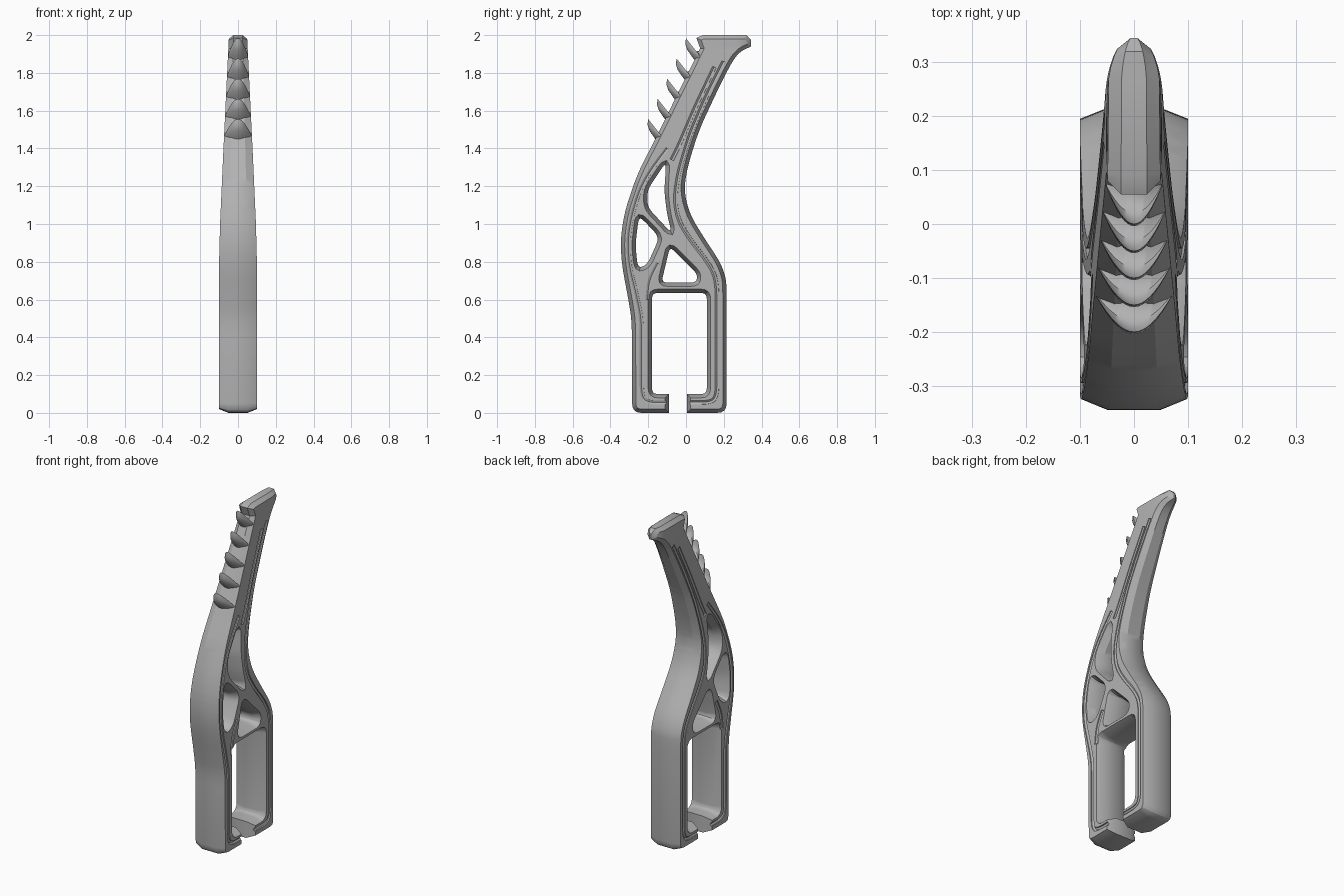
import bpy, bmesh, math
from mathutils import Vector

cube = bpy.data.objects.get("Cube")
if cube:
    bpy.data.objects.remove(cube, do_unlink=True)

grey = bpy.data.materials.new("plain grey")
grey.use_nodes = True
GREY = (0.45, 0.45, 0.45, 1)
grey.diffuse_color = GREY
grey.node_tree.nodes["Principled BSDF"].inputs["Base Color"].default_value = GREY

WIDTHS = [(0, .1), (.8, .1), (1, .095), (1.4, .077), (1.75, .06), (2.1, .043)]


def half_width(z):
    """Half thickness of the handle at height z."""
    for (z0, w0), (z1, w1) in zip(WIDTHS, WIDTHS[1:]):
        if z <= z1:
            return w0 + (w1 - w0) * max(0, z - z0) / (z1 - z0)
    return WIDTHS[-1][1]


def soft(points, r=.08):
    """Mark points with a corner radius."""
    return [(y, z, r) for y, z in points]


def fillet(points, closed=True, steps=4):
    """Round every corner (y, z, radius) of a path."""
    out, n = [], len(points)
    for i, (y, z, r) in enumerate(points):
        p = Vector((y, z))
        if r == 0 or (not closed and i in (0, n - 1)):
            out.append(p)
            continue
        a = Vector(points[i - 1][:2]) - p
        b = Vector(points[(i + 1) % n][:2]) - p
        a *= min(r / a.length, .45)
        b *= min(r / b.length, .45)
        for k in range(steps + 1):
            t = k / steps
            out.append(p + a * (1 - t) ** 2 + b * t ** 2)
    return out


def curve_mesh(name, paths, dims, closed, **settings):
    """Turn paths into a curve and return its welded bmesh."""
    cu = bpy.data.curves.new(name, 'CURVE')
    cu.dimensions = dims
    for key, value in settings.items():
        setattr(cu, key, value)
    for path in paths:
        sp = cu.splines.new('POLY')
        sp.points.add(len(path) - 1)
        for pt, co in zip(sp.points, path):
            pt.co = (*co, 1) if len(co) == 3 else (*co, 0, 1)
        sp.use_cyclic_u = closed
    ob = bpy.data.objects.new(name, cu)
    bpy.context.collection.objects.link(ob)
    dg = bpy.context.evaluated_depsgraph_get()
    me = bpy.data.meshes.new_from_object(ob.evaluated_get(dg))
    bm = bmesh.new()
    bm.from_mesh(me)
    bpy.data.objects.remove(ob)
    bmesh.ops.remove_doubles(bm, verts=bm.verts, dist=1e-5)
    return bm


def add_object(name, bm):
    bmesh.ops.recalc_face_normals(bm, faces=bm.faces)
    me = bpy.data.meshes.new(name)
    bm.to_mesh(me)
    bm.free()
    me.materials.clear()
    me.materials.append(grey)
    ob = bpy.data.objects.new(name, me)
    bpy.context.collection.objects.link(ob)
    return ob


def smooth(ob, degrees):
    bpy.ops.object.select_all(action='DESELECT')
    ob.select_set(True)
    bpy.context.view_layer.objects.active = ob
    bpy.ops.object.shade_smooth_by_angle(angle=math.radians(degrees))


# Side outline of the handle, including the open slot with its two lips
back = soft([(.215, .66), (.21, .72), (.18, .80), (.10, .92), (.02, 1.05), (-.012, 1.18),
             (.01, 1.31), (.07, 1.5), (.18, 1.735), (.25, 1.87), (.29, 1.915)])
head = soft([(.345, 1.94), (.345, 1.975), (.32, 2), (.09, 2), (.055, 1.985), (.075, 1.93)], 0)
front = soft([(-.165, 1.445), (-.26, 1.26), (-.325, 1.065), (-.347, .92), (-.34, .785),
              (-.305, .6), (-.287, .49)])
slot = soft([(-.18, .1), (-.18, .635), (.11, .635), (.11, .1)], .03)
outline = ([(.005, 0, 0), (.215, 0, .05)] + back + head + front
           + [(-.285, 0, .05), (-.09, 0, 0), (-.09, .1, 0)] + slot + [(.005, .1, 0)])

# Windows between the struts
upper_window = soft([(-.105, 1.33), (-.205, 1.18), (-.205, 1.09), (-.075, .95),
                     (-.1, 1.05), (-.115, 1.17)], .04)
middle_window = soft([(-.25, 1.035), (-.225, 1.02), (-.14, .93), (-.205, .785),
                      (-.255, .765), (-.268, .89)], .04)
lower_window = soft([(-.085, .88), (.06, .735), (.055, .69), (-.13, .69)], .03)

# Chamfered slab, sliced so that it can taper upward
shapes = [fillet(s) for s in (outline, upper_window, middle_window, lower_window)]
bm = curve_mesh("handle", shapes, '2D', True, fill_mode='BOTH', extrude=.02,
                bevel_depth=.02, bevel_resolution=0, offset=-.02)
for v in bm.verts:
    v.co = (v.co.z, v.co.x, v.co.y)
cuts = [((0, 0, i / 20), (0, 0, 1)) for i in range(16, 40)]
cuts += [((0, y, 0), (0, 1, 0)) for y in (.27, .29, .31, .325, .338)]
for co, no in cuts:
    bmesh.ops.bisect_plane(bm, geom=bm.verts[:] + bm.edges[:] + bm.faces[:],
                           dist=1e-5, plane_co=co, plane_no=no)
bmesh.ops.triangulate(bm, faces=bm.faces)
for v in bm.verts:
    v.co.x *= half_width(v.co.z) / .04
    if v.co.y > .24:  # rounded end of the head
        v.co.x *= math.sqrt(max(.05, 1 - ((v.co.y - .24) / .108) ** 2))
handle = add_object("handle", bm)

# Grooves along both side faces
grooves = [
    [(.2, 1.86), (.105, 1.67), (.02, 1.47), (-.04, 1.27), (-.06, 1.13), (-.04, 1.02), (.02, .92),
     (.1, .82), (.15, .74), (.165, .66), (.165, .1), (.14, .055), (-.03, .055)],
    [(.15, 1.83), (.05, 1.62), (-.035, 1.42), (-.075, 1.34)],
    [(-.1, 1.4), (-.19, 1.28), (-.245, 1.18), (-.285, 1.05), (-.307, .92), (-.3, .78),
     (-.265, .64), (-.235, .5), (-.235, .1), (-.21, .055), (-.06, .055)],
    [(-.205, .6), (-.195, .7), (-.15, .79)],
]
paths = [[(side * half_width(p.y), p.x, p.y) for p in fillet(soft(g, .06), False)]
         for g in grooves for side in (-1, 1)]
cutter = add_object("groove_cutter", curve_mesh(
    "groove_cutter", paths, '3D', False, bevel_depth=.012, bevel_resolution=1,
    use_fill_caps=True))
cutter.hide_render = True
mod = handle.modifiers.new("grooves", 'BOOLEAN')
mod.operation = 'DIFFERENCE'
mod.solver = 'EXACT'
mod.object = cutter
dg = bpy.context.evaluated_depsgraph_get()
carved = bpy.data.meshes.new_from_object(handle.evaluated_get(dg))
handle.modifiers.clear()
if len(carved.polygons) > len(handle.data.polygons):
    handle.data = carved
bpy.data.objects.remove(cutter)
smooth(handle, 25)

# Hooked teeth up the front edge, fading out toward the sides
hook = [(0, 0), (.004, -.03), (.02, -.06), (.05, -.07), (.1, -.06), (.1, -.12),
        (.06, -.135), (.03, -.095), (.006, -.06), (-.004, -.03)]
root = Vector((.08, -.1))
bm = bmesh.new()
for i in range(5):
    tip = Vector((-.2 + .05 * i, 1.555 + .107 * i))
    rows = []
    for k in range(17):
        t = k / 8 - 1
        row = []
        for h in hook:
            p = tip + root + (Vector(h) - root) * (1 - .85 * t * t)
            row.append(bm.verts.new((t * .96 * half_width(p.y), p.x, p.y)))
        rows.append(row)
    for a, b in zip(rows, rows[1:]):
        for j in range(len(hook)):
            bm.faces.new((a[j - 1], a[j], b[j], b[j - 1]))
    bm.faces.new(rows[0])
    bm.faces.new(rows[-1])
smooth(add_object("teeth", bm), 50)
